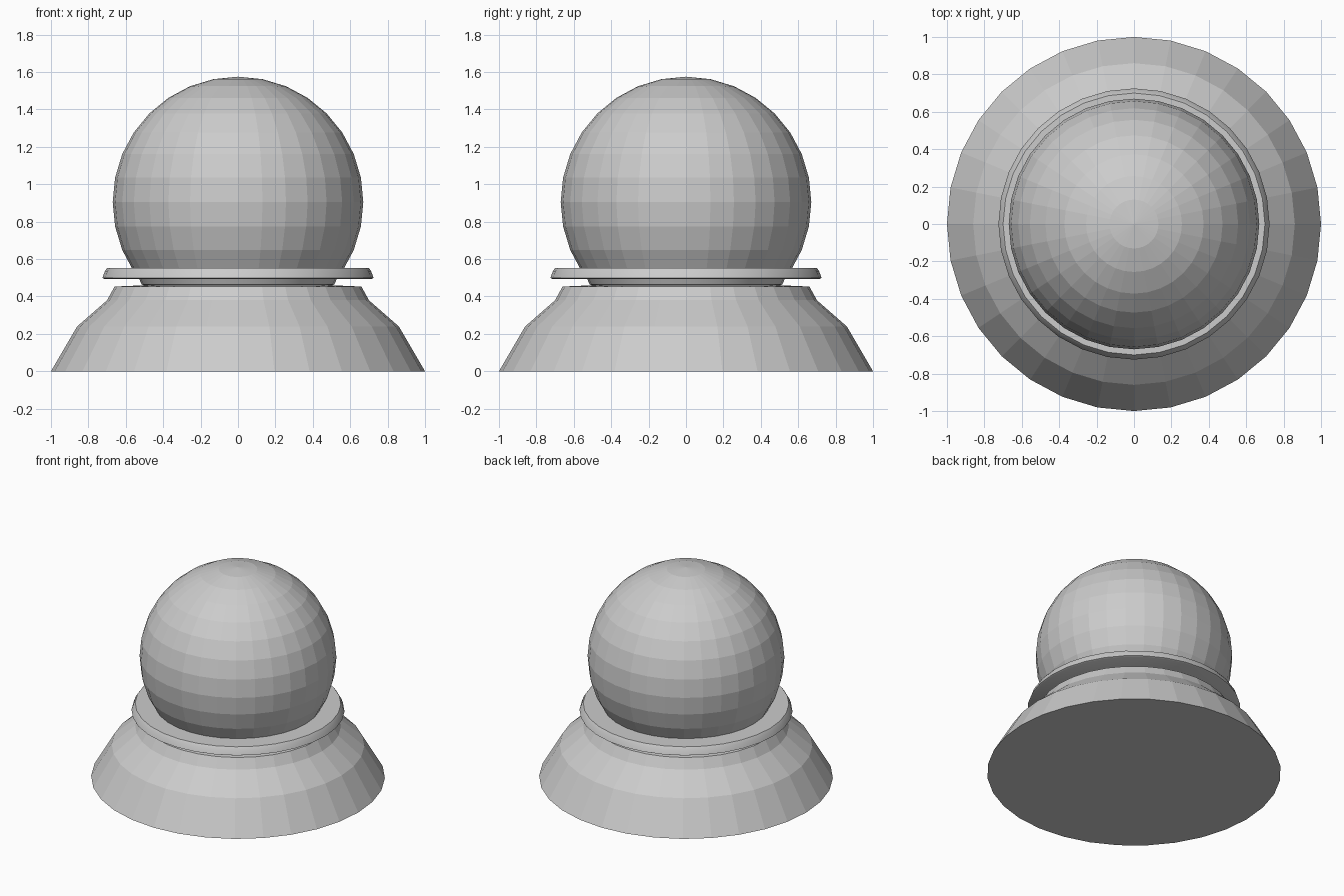
import bpy, bmesh
from math import sin, cos, pi

if "Cube" in bpy.data.objects:
    bpy.data.objects.remove(bpy.data.objects["Cube"])

SIDES = 32


def lathe(name, profile):
    """Spin an (r, z) profile listed bottom to top and cap both ends."""
    bm = bmesh.new()
    rings = [[bm.verts.new((r * cos(2 * pi * i / SIDES), r * sin(2 * pi * i / SIDES), z))
              for i in range(SIDES)] for r, z in profile]
    for low, high in zip(rings, rings[1:]):
        for i in range(SIDES):
            j = (i + 1) % SIDES
            bm.faces.new((low[i], low[j], high[j], high[i]))
    bm.faces.new(rings[0][::-1])
    bm.faces.new(rings[-1])
    mesh = bpy.data.meshes.new(name)
    bm.to_mesh(mesh)
    bm.free()
    obj = bpy.data.objects.new(name, mesh)
    bpy.context.collection.objects.link(obj)
    return obj


def smooth(obj):
    bpy.ops.object.select_all(action='DESELECT')
    obj.select_set(True)
    bpy.context.view_layer.objects.active = obj
    bpy.ops.object.shade_smooth_by_angle(angle=0.5)


# Flared foot with a faceted side
lathe("base", [(1.0, 0), (0.86, 0.24), (0.70, 0.38), (0.66, 0.453), (0.50, 0.46)])

# Neck and thin collar
smooth(lathe("neck", [(0.49, 0.452), (0.515, 0.465), (0.53, 0.497)]))
smooth(lathe("collar", [(0.715, 0.494), (0.725, 0.499), (0.712, 0.535),
                        (0.70, 0.552)]))

# Faceted ball
bpy.ops.mesh.primitive_uv_sphere_add(segments=SIDES, ring_count=16, radius=0.67,
                                     location=(0, 0, 0.905))
bpy.context.object.name = "ball"
